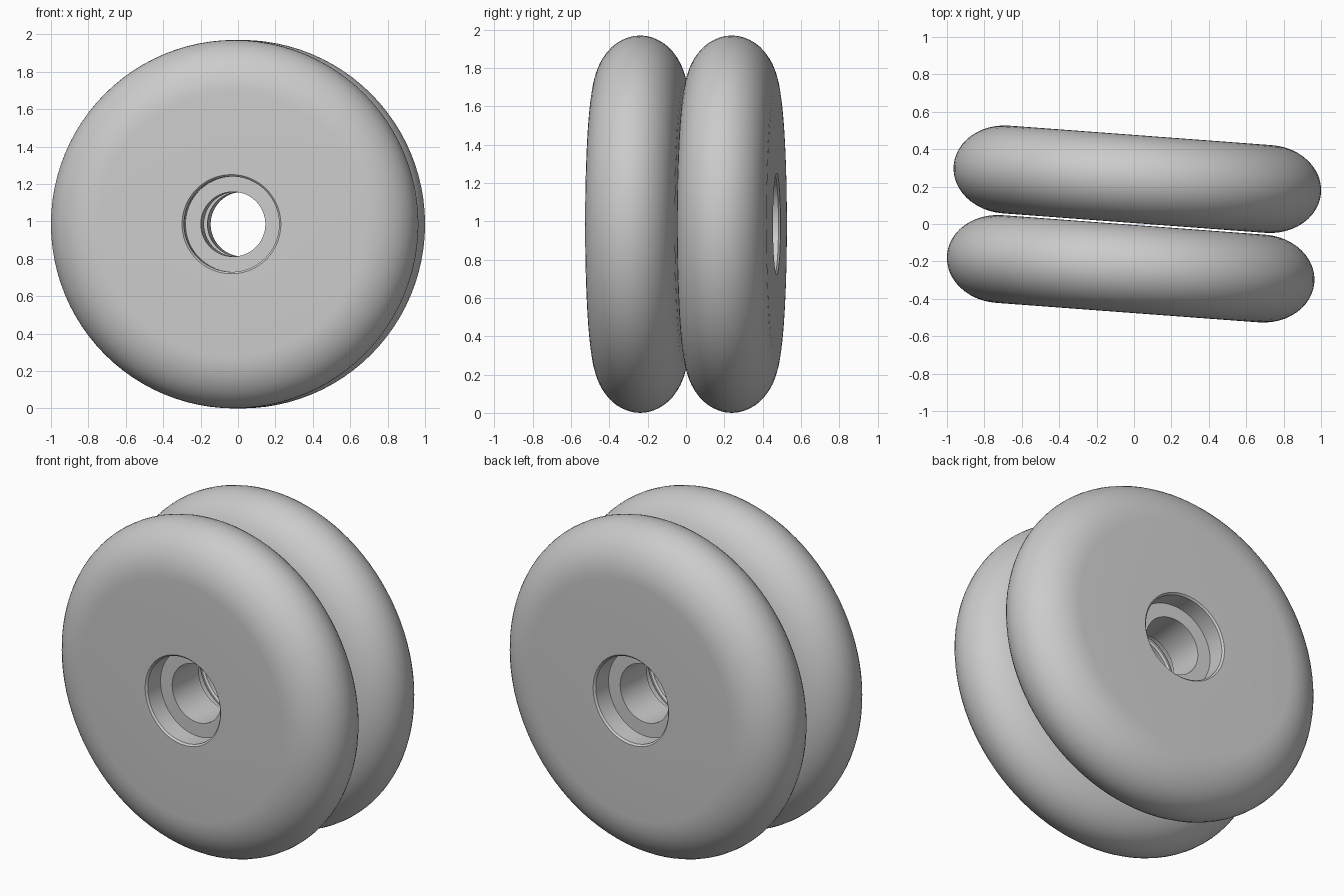
import bpy, bmesh, math
from mathutils import Matrix, Vector

cube = bpy.data.objects.get("Cube")
if cube:
    bpy.data.objects.remove(cube)

RADIUS, HALF_WIDTH = 0.985, 0.235
FLAT_RADIUS = 0.705
TILT = math.radians(-4.25)
SEGMENTS, ARC_STEPS = 96, 24

# Grey wheel material
grey = bpy.data.materials.new("wheel grey")
grey.use_nodes = True
colour = (0.6, 0.6, 0.6, 1)
grey.diffuse_color = colour
grey.node_tree.nodes["Principled BSDF"].inputs["Base Color"].default_value = colour


def wheel_profile():
    """Closed (radius, axial) section: rounded tread, flat sides, stepped bore."""
    side = [(0.265, HALF_WIDTH), (0.255, HALF_WIDTH - 0.01),
            (0.255, 0.115), (0.173, 0.115)]
    tread = []
    for i in range(ARC_STEPS + 1):
        a = math.pi * (i / ARC_STEPS - 0.5)
        tread.append((FLAT_RADIUS + (RADIUS - FLAT_RADIUS) * math.cos(a),
                      HALF_WIDTH * math.sin(a)))
    return tread + side + [(r, -y) for r, y in reversed(side)]


def make_wheel(name, offset):
    bm = bmesh.new()
    profile = wheel_profile()
    rings = []
    for s in range(SEGMENTS):
        a = math.tau * s / SEGMENTS
        rings.append([bm.verts.new((r * math.cos(a), y, r * math.sin(a)))
                      for r, y in profile])
    count = len(profile)
    for s in range(SEGMENTS):
        a, b = rings[s], rings[(s + 1) % SEGMENTS]
        for i in range(count):
            j = (i + 1) % count
            bm.faces.new((a[i], a[j], b[j], b[i]))
    bmesh.ops.recalc_face_normals(bm, faces=bm.faces)
    mesh = bpy.data.meshes.new(name)
    bm.to_mesh(mesh)
    bm.free()
    mesh.materials.append(grey)
    wheel = bpy.data.objects.new(name, mesh)
    bpy.context.collection.objects.link(wheel)
    turn = Matrix.Rotation(TILT, 4, "Z")
    wheel.matrix_world = (Matrix.Translation((0, 0, RADIUS)) @ turn
                          @ Matrix.Translation((0, offset, 0)))
    # Smooth tread, crisp bore steps
    bpy.ops.object.select_all(action="DESELECT")
    wheel.select_set(True)
    bpy.context.view_layer.objects.active = wheel
    bpy.ops.object.shade_smooth_by_angle(angle=math.radians(30))


# Twin wheels side by side on the same axle line
for name, offset in (("front_wheel", -0.24), ("back_wheel", 0.24)):
    make_wheel(name, offset)
